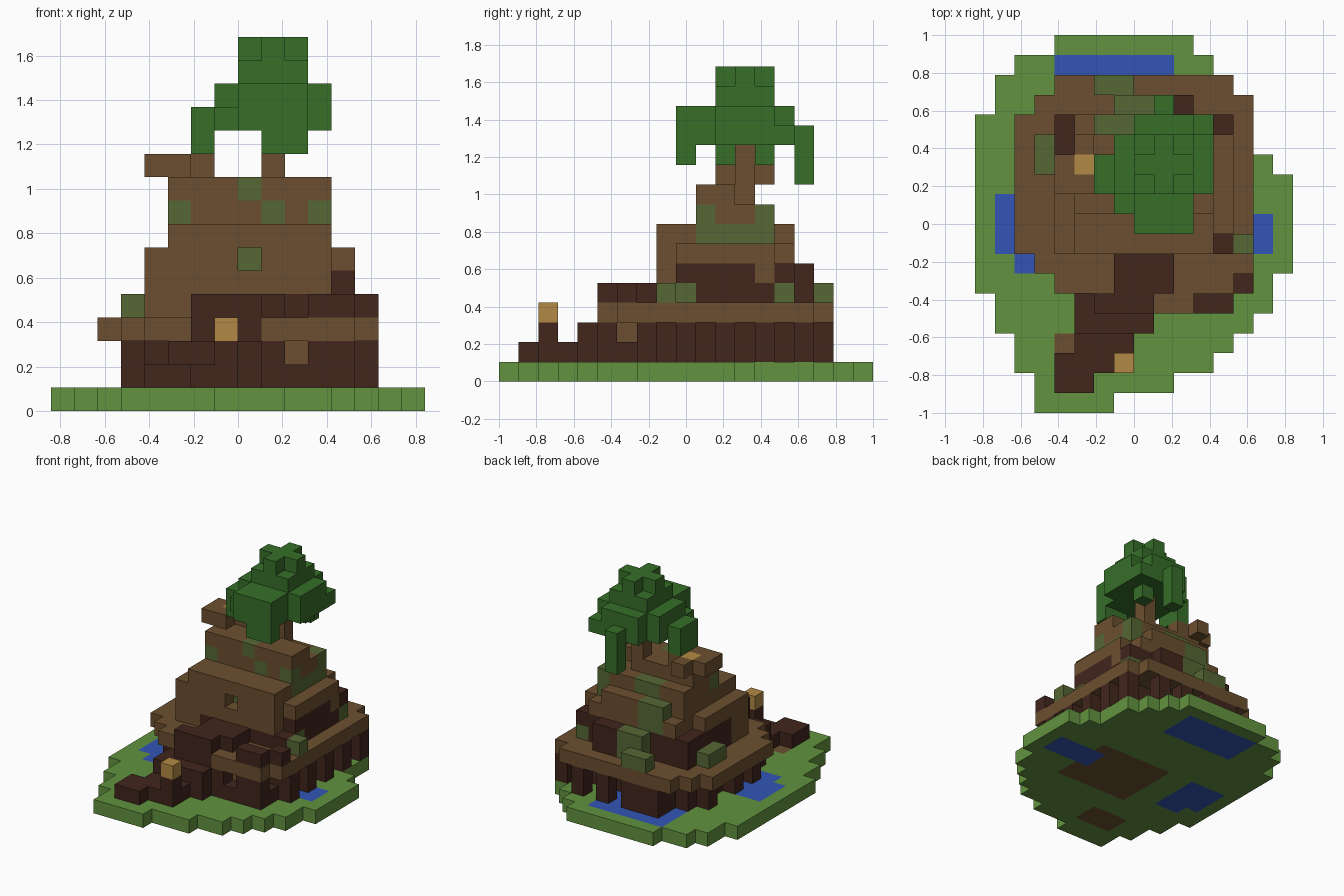
import bpy
import bmesh
from mathutils import Vector

cube = bpy.data.objects.get("Cube")
if cube:
    bpy.data.objects.remove(cube)

CELL = 2 / 19
ORIGIN = Vector((-8 * CELL, -1, 0))
cells = {}  # grid position -> (part name, material name)


def make_material(name, red, green, blue):
    """Flat colour, given as display values and stored as linear values."""
    colour = [(c / 255) ** 2.2 for c in (red, green, blue)] + [1]
    mat = bpy.data.materials.new(name)
    mat.use_nodes = True
    mat.diffuse_color = colour
    shader = mat.node_tree.nodes["Principled BSDF"]
    shader.inputs["Base Color"].default_value = colour
    shader.inputs["Roughness"].default_value = 1
    return mat


materials = {
    "grass": make_material("grass", 98, 145, 65),
    "water": make_material("water", 54, 86, 180),
    "timber": make_material("timber", 107, 80, 51),
    "dark_wood": make_material("dark_wood", 67, 42, 34),
    "moss": make_material("moss", 86, 103, 55),
    "leaf": make_material("leaf", 57, 110, 45),
    "glow": make_material("glow", 176, 136, 70),
}


def span(value):
    """A single index, or an inclusive (first, last) pair."""
    first, last = value if isinstance(value, tuple) else (value, value)
    return range(first, last + 1)


def fill(part, material, columns, rows, layers):
    """Fill a block of cells; later calls replace earlier ones."""
    for i in span(columns):
        for j in span(rows):
            for k in span(layers):
                cells[i, j, k] = (part, material)


def carve(columns, rows, layers):
    for i in span(columns):
        for j in span(rows):
            for k in span(layers):
                cells.pop((i, j, k), None)


# Ground: rounded island, one run of cells per row from front to back
run_starts = [3, 3, 2, 2, 1, 1] + [0] * 9 + [1, 1, 2, 4]
run_ends = [6, 9, 11, 12, 13, 14, 14] + [15] * 5 + [14] + [13] * 3 + [12, 11, 10]
for row, run in enumerate(zip(run_starts, run_ends)):
    fill("ground", "grass", run, row, 0)
fill("foundation", "timber", (6, 11), (6, 10), 0)
fill("foundation", "timber", (4, 6), (2, 3), 0)

# Pools beside and behind the house
fill("left_side_pool", "water", (11, 14), (8, 9), 0)
fill("right_side_pool", "water", (1, 3), (8, 10), 0)
fill("right_side_pool", "water", (2, 3), 7, 0)
fill("back_pool", "water", (4, 9), (15, 17), 0)

# Undercroft and stilts below the deck
fill("undercroft", "dark_wood", (4, 12), (7, 14), (1, 2))
fill("undercroft", "dark_wood", (4, 12), 6, 1)
fill("undercroft", "dark_wood", (5, 9), 6, 2)
fill("undercroft", "dark_wood", (5, 12), 5, (1, 2))
fill("undercroft", "dark_wood", (5, 7), (15, 16), (1, 2))
carve(10, 5, 2)
fill("cross_beam", "timber", 10, 6, 2)
for row in (7, 9, 11, 13, 15):
    fill("stilts", "dark_wood", 13, row, (1, 2))
for row in (8, 10, 13):
    fill("stilts", "dark_wood", 3, row, (1, 2))
for column in (9, 11):
    fill("stilts", "dark_wood", column, 16, (1, 2))

# Dock winding out from the door, with a lantern on a post
fill("dock", "dark_wood", (4, 5), 1, 1)
fill("dock", "dark_wood", (4, 6), 2, 1)
fill("dock", "dark_wood", (5, 7), 3, 1)
fill("dock", "dark_wood", (5, 8), 4, (1, 2))
fill("lantern_post", "dark_wood", 7, 2, (1, 2))
fill("lantern", "glow", 7, 2, 3)

# Deck, with rounded corners
fill("deck", "timber", (2, 13), (8, 14), 3)
fill("deck", "timber", (3, 13), 7, 3)
fill("deck", "timber", (4, 13), 6, 3)
fill("deck", "timber", (9, 12), 5, 3)
fill("deck", "timber", (3, 13), 15, 3)
fill("deck", "timber", (4, 12), 16, 3)
fill("door", "dark_wood", (6, 8), 5, 3)

# Porch roof and railings
fill("porch_roof", "dark_wood", (6, 8), 5, 4)
fill("porch_roof", "dark_wood", (7, 9), (6, 7), 4)
fill("railing", "dark_wood", (11, 12), 5, 4)
fill("railing", "dark_wood", 13, 6, 4)

# Lower storey: dark sides and back, timber front
fill("lower_walls", "dark_wood", (4, 12), (8, 14), (4, 5))
fill("lower_walls", "dark_wood", (7, 10), 15, (4, 5))
fill("front_wall", "timber", (4, 5), 8, 4)
fill("front_wall", "timber", (4, 11), 8, 5)
fill("front_wall", "timber", 4, 9, (4, 5))
fill("side_beam", "timber", 12, 13, 5)
carve(12, 8, 5)

# Upper storeys stepping inwards
fill("upper_walls", "timber", (4, 12), (8, 13), 6)
carve(4, 13, 6)
carve(12, 8, 6)
fill("upper_walls", "timber", (5, 11), 14, 6)
fill("upper_walls", "timber", (5, 11), (8, 13), 7)
fill("upper_walls", "timber", (6, 10), 14, 7)
fill("tower", "timber", (5, 11), (10, 13), 8)
fill("tower", "timber", (5, 11), (10, 11), 9)
fill("tower", "timber", (5, 9), 12, 9)

# Window recess with a mossy back
carve(8, 8, 6)
fill("window_back", "moss", 8, 9, 6)

# Moss patches on the walls and deck
for column in (5, 9, 11):
    fill("moss_patches", "moss", column, 10, 8)
fill("moss_patches", "moss", 8, 10, 9)
fill("moss_patches", "moss", 11, 13, 8)
fill("moss_patches", "moss", 11, (10, 13), 7)
fill("moss_patches", "moss", 3, (12, 13), 4)
fill("moss_patches", "moss", 13, 8, 4)
fill("moss_patches", "moss", 12, 9, 4)
fill("moss_patches", "moss", 12, 14, 4)
fill("moss_patches", "moss", (6, 7), 16, 4)
fill("moss_patches", "moss", (7, 8), 15, (4, 5))
fill("moss_patches", "moss", (6, 7), 14, (6, 7))
fill("moss_patches", "moss", (7, 8), 13, 8)

# Chimney bowl with embers
fill("chimney", "timber", (4, 5), 11, 10)
fill("chimney", "timber", (4, 6), 12, 10)
fill("chimney", "timber", 5, 13, 10)
fill("embers", "glow", 5, 12, 10)

# Tree: trunk, wide crown, hanging sprays and a stepped top
fill("trunk", "timber", 9, 12, (9, 11))
fill("crown", "leaf", (7, 11), (11, 13), (12, 13))
fill("crown", "leaf", (8, 10), (9, 14), (12, 13))
fill("crown", "leaf", (7, 10), 10, 12)
fill("crown", "leaf", 11, 14, 12)
fill("crown", "leaf", (8, 10), (11, 13), 14)
fill("crown", "leaf", (8, 10), 12, 15)
fill("crown", "leaf", 9, (11, 13), 15)
fill("hanging_leaves", "leaf", 6, (11, 12), (11, 12))
fill("hanging_leaves", "leaf", (9, 10), 9, 11)
fill("hanging_leaves", "leaf", 10, 13, 11)
fill("hanging_leaves", "leaf", 9, 15, (10, 12))


def build_part(part):
    """Skin the exposed sides of one part's cells."""
    bm = bmesh.new()
    corners = {}

    def corner(point):
        key = tuple(point)
        if key not in corners:
            corners[key] = bm.verts.new(ORIGIN + Vector(point) * CELL)
        return corners[key]

    material = None
    for cell, (name, colour) in cells.items():
        if name != part:
            continue
        material = materials[colour]
        for axis in range(3):
            for side in (0, 1):
                beside = list(cell)
                beside[axis] += 2 * side - 1
                if tuple(beside) in cells:
                    continue
                ring = []
                for u, v in ((0, 0), (1, 0), (1, 1), (0, 1)):
                    point = list(cell)
                    point[axis] += side
                    point[(axis + 1) % 3] += u
                    point[(axis + 2) % 3] += v
                    ring.append(corner(point))
                bm.faces.new(ring if side else ring[::-1])
    mesh = bpy.data.meshes.new(part)
    bm.to_mesh(mesh)
    bm.free()
    mesh.materials.append(material)
    bpy.context.scene.collection.objects.link(bpy.data.objects.new(part, mesh))


for part_name in sorted({name for name, colour in cells.values()}):
    build_part(part_name)
